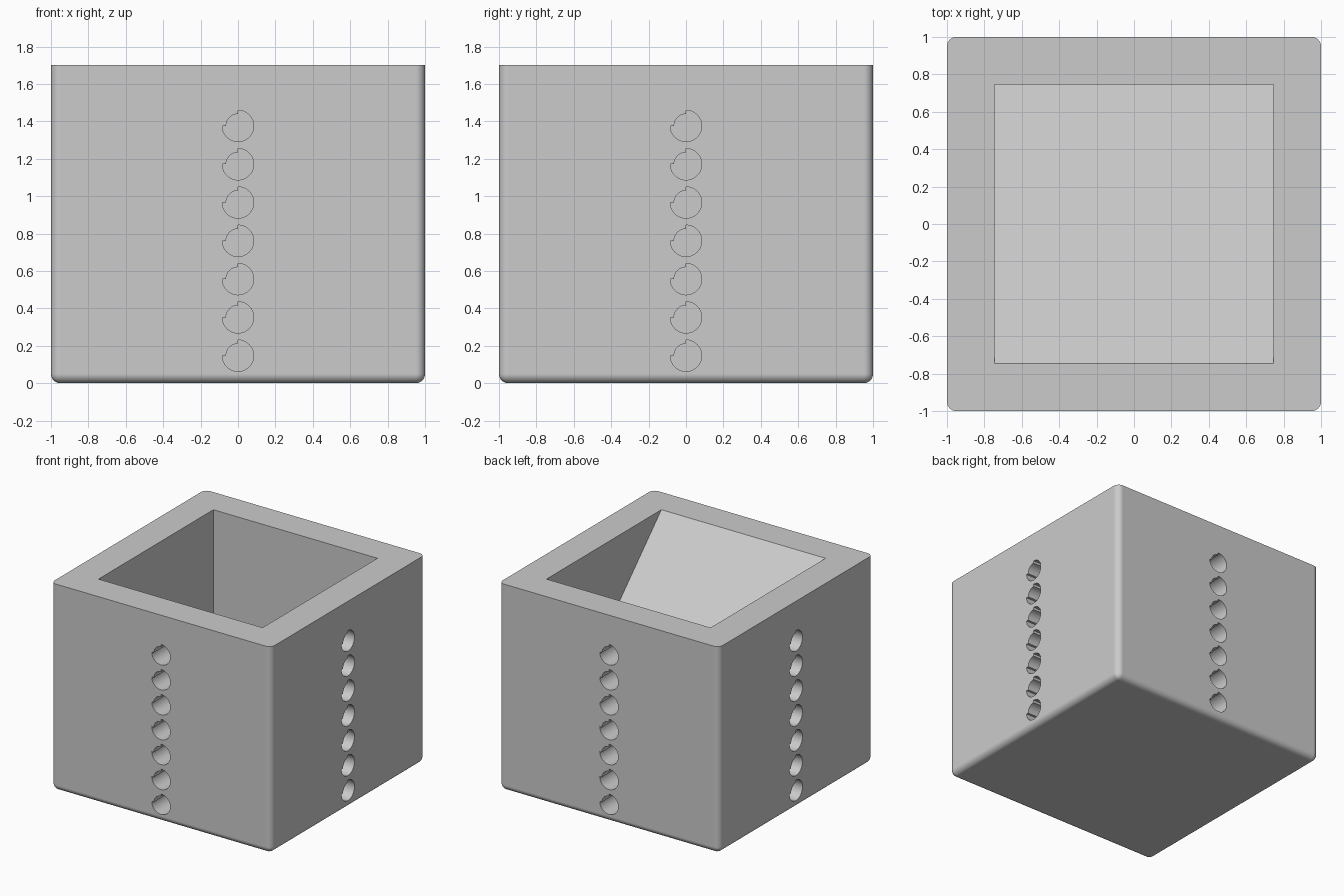
import bpy, bmesh
from math import radians, cos, sin
from mathutils import Matrix

HEIGHT = 1.70
INNER = 0.746          # half width of the cavity
HOLES, FIRST, STEP = 7, 0.147, 0.2047
WIDE, NARROW, DEPTH = 0.084, 0.064, 0.2

default = bpy.data.objects.get("Cube")
if default:
    bpy.data.objects.remove(default, do_unlink=True)

grey = bpy.data.materials.new("light_grey")
grey.use_nodes = True
grey.diffuse_color = (0.6, 0.6, 0.6, 1)
grey.node_tree.nodes["Principled BSDF"].inputs["Base Color"].default_value = (0.6, 0.6, 0.6, 1)


def make_object(name, bm):
    bmesh.ops.recalc_face_normals(bm, faces=bm.faces)
    mesh = bpy.data.meshes.new(name)
    bm.to_mesh(mesh)
    bm.free()
    mesh.materials.append(grey)
    obj = bpy.data.objects.new(name, mesh)
    bpy.context.collection.objects.link(obj)
    return obj


def prism(bm, points, shift, matrix=Matrix()):
    """Extrude a closed outline along shift, then place it."""
    face = bm.faces.new([bm.verts.new(p) for p in points])
    verts = list(face.verts)
    ext = bmesh.ops.extrude_face_region(bm, geom=[face], use_keep_orig=True)
    moved = [g for g in ext["geom"] if isinstance(g, bmesh.types.BMVert)]
    bmesh.ops.translate(bm, verts=moved, vec=shift)
    bmesh.ops.transform(bm, verts=verts + moved, matrix=matrix)


# Block: rounded upright and bottom edges, crisp top rim
bm = bmesh.new()
bmesh.ops.create_cube(bm, size=2)
bmesh.ops.transform(bm, verts=bm.verts,
                    matrix=Matrix.Translation((0, 0, HEIGHT / 2)) @ Matrix.Diagonal((1, 1, HEIGHT / 2, 1)))
rounded = [e for e in bm.edges if min(v.co.z for v in e.verts) < 0.1]
bmesh.ops.bevel(bm, geom=rounded, offset=0.05, segments=8, profile=0.5, affect='EDGES')
block = make_object("planter_block", bm)

# Cavity: square opening with a ramp falling from the front rim to the back wall
bm = bmesh.new()
ramp = [(-INNER, HEIGHT), (INNER, HEIGHT - 2 * INNER), (INNER, HEIGHT + 0.2), (-INNER, HEIGHT + 0.2)]
prism(bm, [(-INNER, y, z) for y, z in ramp], (2 * INNER, 0, 0))
cavity = make_object("cavity_cutter", bm)

# Side holes: round, with a narrower upper left quarter, in a column on each side
arc = [(WIDE, a) for a in range(-180, 91, 9)] + [(NARROW, a) for a in range(90, 181, 9)]
outline = [(r * cos(radians(a)), -1 + DEPTH, r * sin(radians(a))) for r, a in arc]
bm = bmesh.new()
for side in range(4):
    turn = Matrix.Rotation(radians(90 * side), 4, 'Z')
    for i in range(HOLES):
        prism(bm, outline, (0, -DEPTH - 0.1, 0), turn @ Matrix.Translation((0, 0, FIRST + i * STEP)))
holes = make_object("hole_cutter", bm)

# Cut the block and drop the cutters
bpy.ops.object.select_all(action='DESELECT')
bpy.context.view_layer.objects.active = block
block.select_set(True)
for cutter in (cavity, holes):
    cutter.hide_render = True
    mod = block.modifiers.new("cut", 'BOOLEAN')
    mod.operation, mod.solver, mod.object = 'DIFFERENCE', 'EXACT', cutter
    bpy.ops.object.modifier_apply(modifier=mod.name)
    bpy.data.objects.remove(cutter, do_unlink=True)

# Smooth roundings, flat walls
bpy.ops.object.shade_smooth_by_angle(angle=radians(30))
weighted = block.modifiers.new("flat_walls", 'WEIGHTED_NORMAL')
weighted.keep_sharp = True
